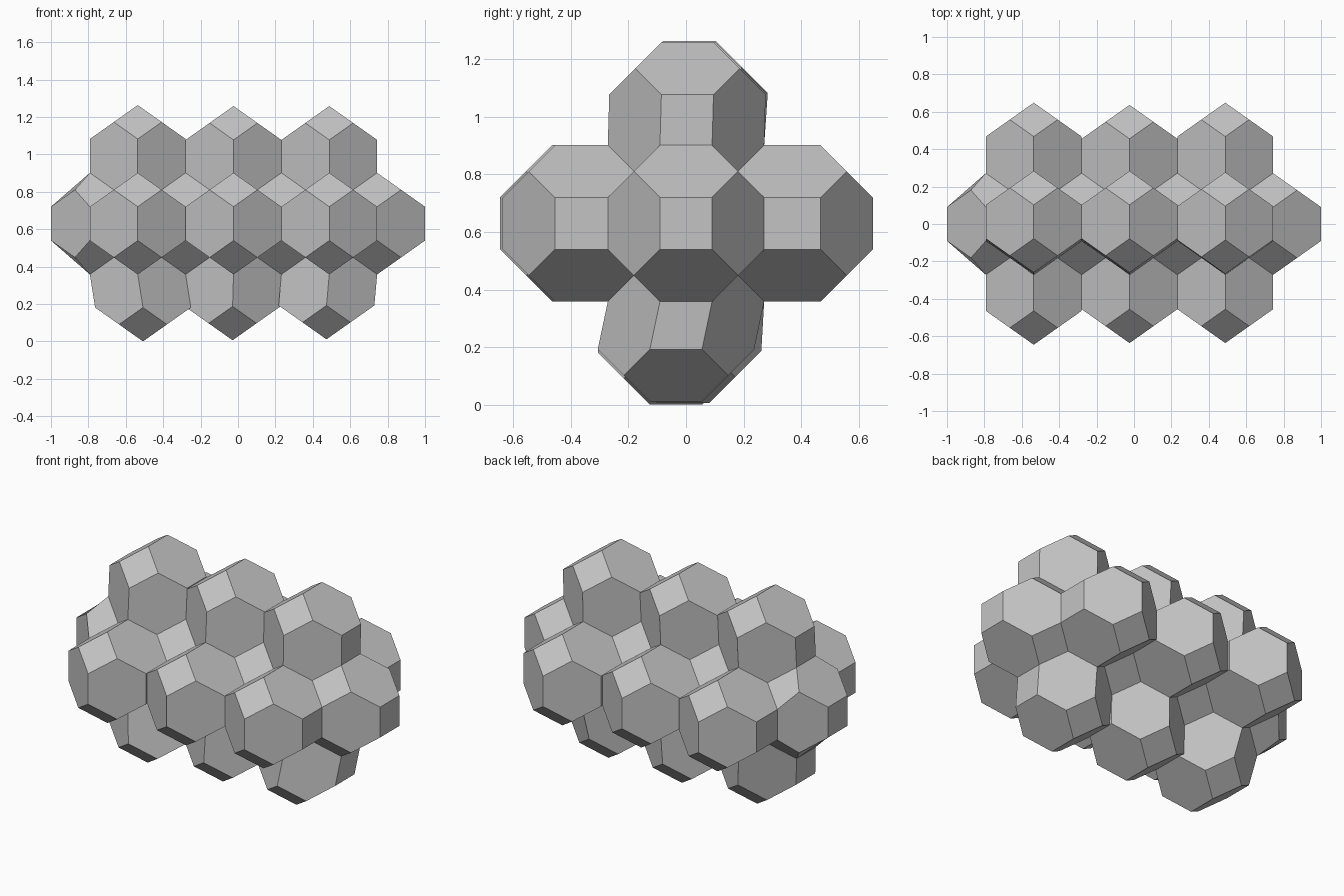
import bpy
import bmesh
import math
from mathutils import Matrix, Vector

cube = bpy.data.objects.get("Cube")
if cube:
    bpy.data.objects.remove(cube, do_unlink=True)

U = 0.128                      # cell unit: a cell is four units long
PITCH = 4 * U                  # spacing along a row
STEP = 2 * math.sqrt(2) * U    # spacing between rows
MID = 0.63                     # height of the central row

grey = bpy.data.materials.new("light_grey")
grey.use_nodes = True
grey.diffuse_color = (0.55, 0.55, 0.55, 1)
bsdf = grey.node_tree.nodes["Principled BSDF"]
bsdf.inputs["Base Color"].default_value = grey.diffuse_color
bsdf.inputs["Roughness"].default_value = 0.8


def cell(name, centre, outward=(0, 0, 0), shift=(0, 0, 0)):
    """Truncated octahedron; its outward half may be nudged by shift."""
    bm = bmesh.new()
    for zero in range(3):
        for swap in (1, 2):
            for a in (-1, 1):
                for b in (-2, 2):
                    p = Vector((0, 0, 0))
                    p[(zero + swap) % 3] = a * U
                    p[(zero + 3 - swap) % 3] = b * U
                    bm.verts.new(p)
    bmesh.ops.convex_hull(bm, input=bm.verts)
    bmesh.ops.dissolve_limit(bm, angle_limit=0.02, verts=bm.verts, edges=bm.edges)
    bmesh.ops.transform(bm, matrix=Matrix.Rotation(math.pi / 4, 4, "X"), verts=bm.verts)
    for v in bm.verts:
        if v.co.dot(Vector(outward)) > 0.05:
            v.co += Vector(shift)
    bmesh.ops.recalc_face_normals(bm, faces=bm.faces)
    mesh = bpy.data.meshes.new(name)
    bm.to_mesh(mesh)
    bm.free()
    mesh.materials.append(grey)
    obj = bpy.data.objects.new(name, mesh)
    obj.location = centre
    bpy.context.collection.objects.link(obj)


# Central row of four cells, with one end pressed inwards
x_end = 1 - 2 * U
for i in range(4):
    x = x_end - i * PITCH
    last = i == 3
    cell(f"core_cell_{i + 1}", (x, 0, MID), (-1, 0, 0),
         (-1 - (x - 2 * U), 0, 0) if last else (0, 0, 0))

# Four outer rows of three cells, with small nudges of their outer halves
rows = {
    "top": ((0, 0, 1), [(0, 0.005, -0.005), (0, 0.012, -0.005), (0, 0.012, 0)]),
    "front": ((0, -1, 0), [(0, -0.003, 0), (0, -0.003, 0), (0, -0.012, 0)]),
    "back": ((0, 1, 0), [(0, 0.015, 0), (0, 0.003, 0), (0, 0.015, 0)]),
    "bottom": ((0, 0, -1), [(-0.015, -0.035, 0.015), (-0.005, -0.01, 0.01),
                            (0.028, -0.035, 0.004)]),
}
for side, (direction, nudges) in rows.items():
    for i, nudge in enumerate(nudges):
        centre = Vector((x_end - (i + 0.5) * PITCH, 0, MID)) + Vector(direction) * STEP
        cell(f"{side}_cell_{i + 1}", centre, direction, nudge)
